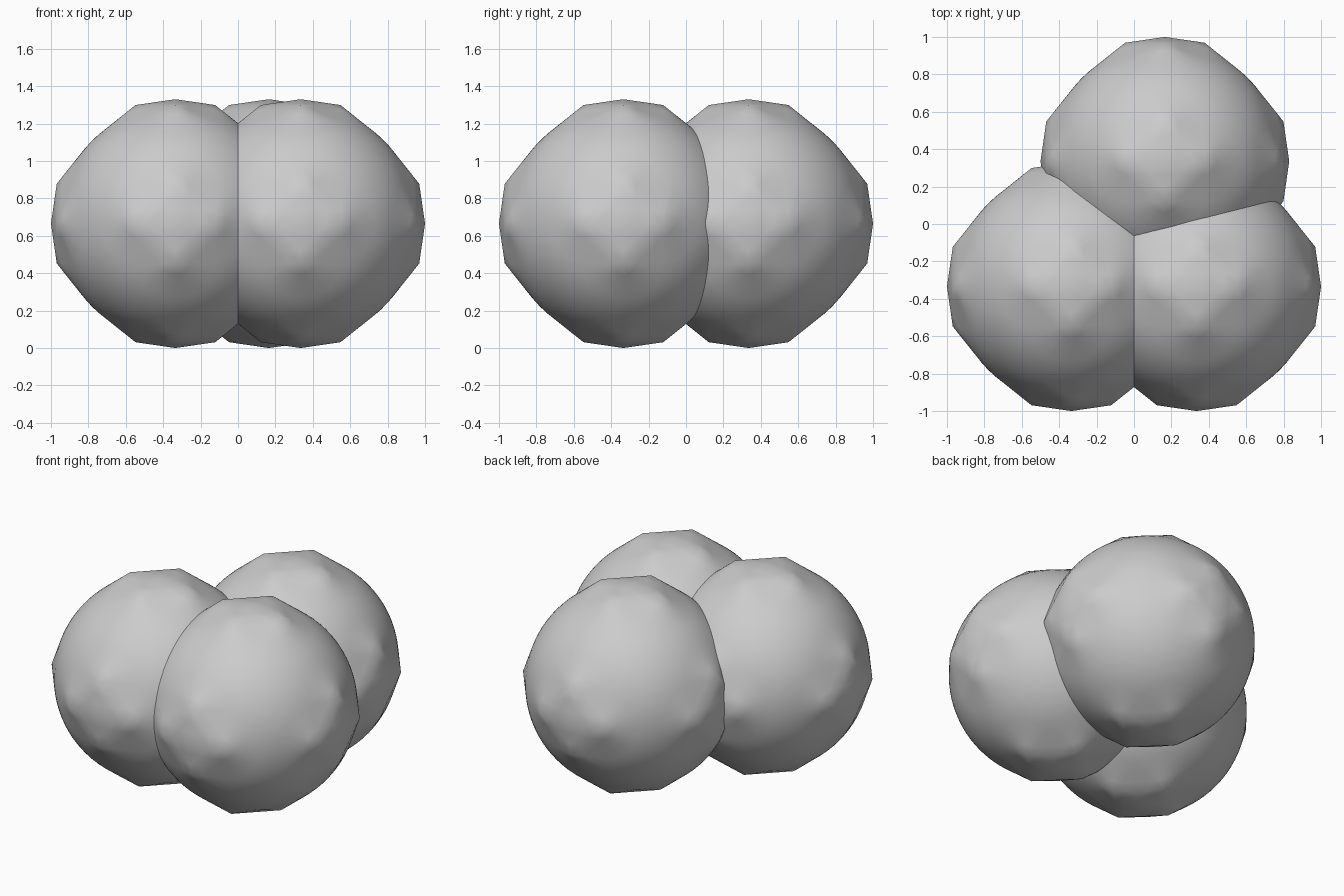
import bpy, bmesh
from itertools import permutations, product

if "Cube" in bpy.data.objects:
    bpy.data.objects.remove(bpy.data.objects["Cube"])

R = 0.665      # reach along the main axes
BODY = 0.629   # rounder core radius
A, B = 0.634, 0.213   # corners of the flattened caps around each axis


def lumpy_ball(name, x, y):
    """Round core wrapped together with six slightly raised flat caps."""
    bm = bmesh.new()
    bmesh.ops.create_icosphere(bm, subdivisions=5, radius=BODY)
    bmesh.ops.delete(bm, geom=bm.faces[:] + bm.edges[:], context='EDGES_FACES')
    pts = set()
    for sa, sb in product((1, -1), repeat=2):
        pts.update(permutations((sa * A, sb * B, 0.0)))
        pts.update(permutations((sa * R, 0.0, 0.0)))
    for p in sorted(pts):
        bm.verts.new(p)
    hull = bmesh.ops.convex_hull(bm, input=bm.verts[:])
    bmesh.ops.delete(bm, geom=[v for v in bm.verts if not v.link_faces],
                     context='VERTS')
    # even out the long cap triangles
    long_edges = [e for e in bm.edges if e.calc_length() > 0.12]
    bmesh.ops.subdivide_edges(bm, edges=long_edges, cuts=2, use_grid_fill=True)
    bmesh.ops.triangulate(bm, faces=bm.faces[:])
    bmesh.ops.recalc_face_normals(bm, faces=bm.faces[:])
    me = bpy.data.meshes.new(name)
    bm.to_mesh(me)
    bm.free()
    ob = bpy.data.objects.new(name, me)
    ob.location = (x, y, R)
    bpy.context.collection.objects.link(ob)
    bpy.ops.object.select_all(action='DESELECT')
    ob.select_set(True)
    bpy.context.view_layer.objects.active = ob
    bpy.ops.object.shade_smooth_by_angle(angle=0.5)


# two balls in front, one behind resting between them
lumpy_ball("front_left_ball", -0.335, -0.335)
lumpy_ball("front_right_ball", 0.335, -0.335)
lumpy_ball("back_ball", 0.165, 0.335)
